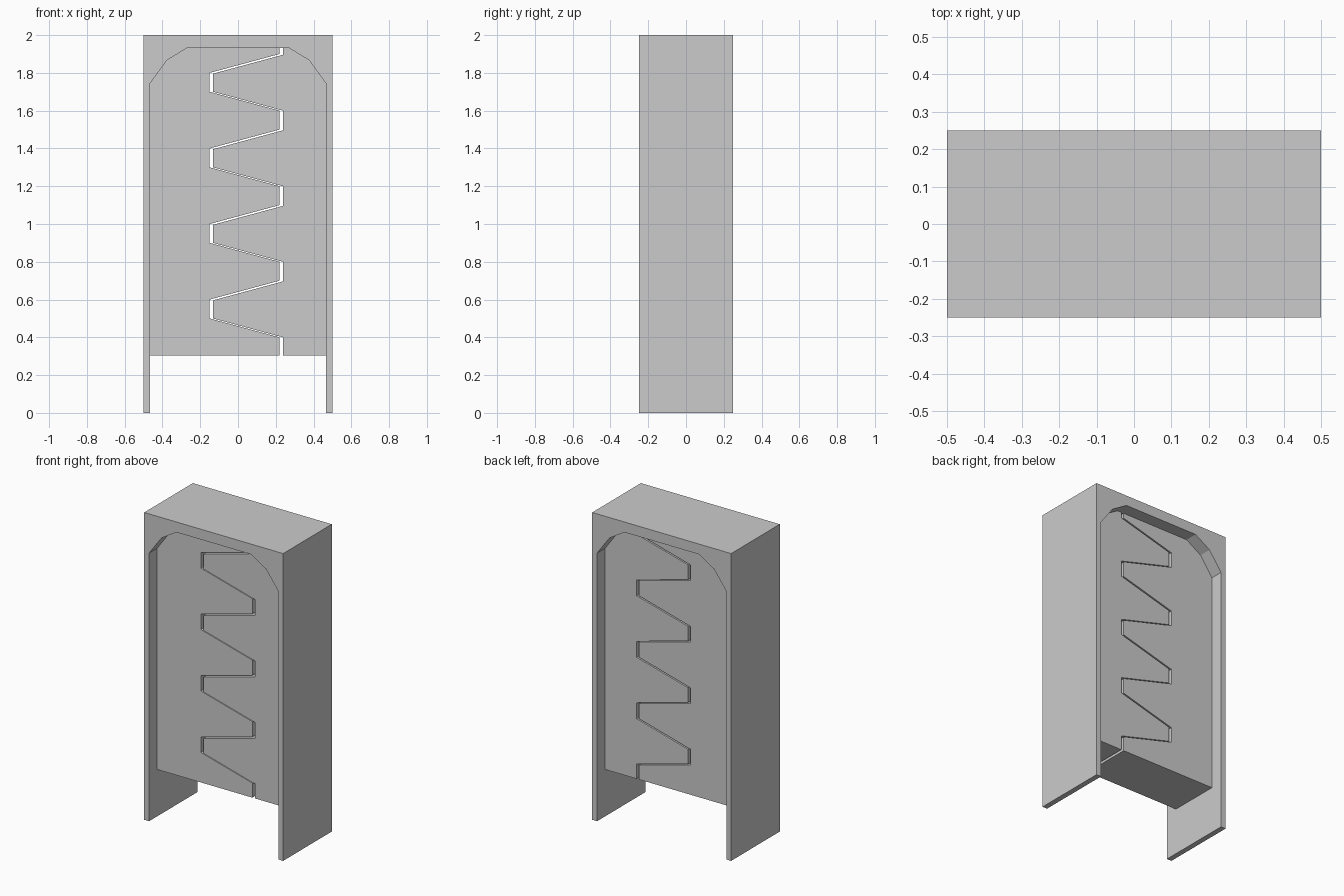
import bpy, bmesh

if "Cube" in bpy.data.objects:
    bpy.data.objects.remove(bpy.data.objects["Cube"])


def extrude_profile(name, points, half_depth):
    """Solid made from an x/z outline, extruded evenly along y."""
    bm = bmesh.new()
    verts = [bm.verts.new((x, -half_depth, z)) for x, z in points]
    face = bm.faces.new(verts)
    ext = bmesh.ops.extrude_face_region(bm, geom=[face])
    moved = [g for g in ext["geom"] if isinstance(g, bmesh.types.BMVert)]
    bmesh.ops.translate(bm, verts=moved, vec=(0, 2 * half_depth, 0))
    bmesh.ops.recalc_face_normals(bm, faces=bm.faces)
    mesh = bpy.data.meshes.new(name)
    bm.to_mesh(mesh)
    bm.free()
    obj = bpy.data.objects.new(name, mesh)
    bpy.context.collection.objects.link(obj)
    return obj


SILL, TOP = 0.305, 1.933

# Right half of the arched opening, from the side up to the flat top
arch = [(0.465, 1.745), (0.376, 1.867), (0.268, TOP)]
arch_left = [(-x, z) for x, z in arch]

# Door frame: outer rectangle with the arched opening cut up from below
frame = [(-0.5, 0), (-0.5, 2), (0.5, 2), (0.5, 0), (0.465, 0)]
frame += arch + arch_left[::-1] + [(-0.465, 0)]
extrude_profile("door_frame", frame, 0.25)


def zigzag(shift, drop):
    """Toothed door edge, from the sill to the top of the opening."""
    pts = [(0.22 + shift, SILL)]
    for i in range(4):
        z = 0.4 + 0.4 * i
        pts += [(0.22 + shift, z), (-0.15 + shift, z + 0.1),
                (-0.15 + shift, z + 0.2 - drop), (0.22 + shift, z + 0.3 - drop)]
    return pts + [(0.22 + shift, TOP)]


# Two interlocking raised door leaves with a narrow gap between them
extrude_profile("left_door",
                zigzag(0, 0) + arch_left[::-1] + [(-0.465, SILL)], 0.167)
extrude_profile("right_door",
                zigzag(0.018, 0.004) + arch[::-1] + [(0.465, SILL)], 0.167)
